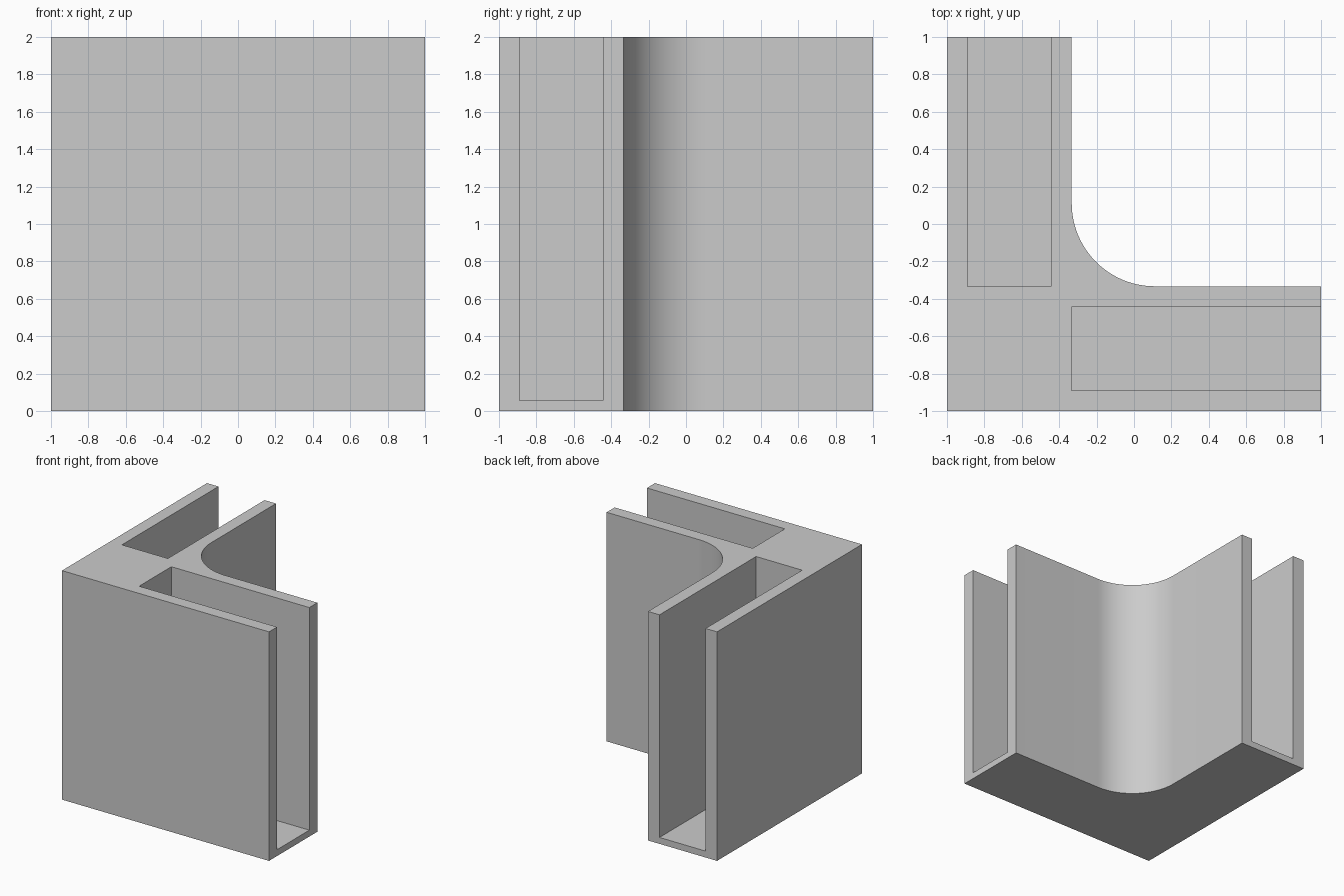
import bpy
import bmesh
from math import cos, sin, pi, radians

cube = bpy.data.objects.get("Cube")
if cube:
    bpy.data.objects.remove(cube, do_unlink=True)

HEIGHT = 2.0
INNER = -0.333      # inner faces of the two arms
FILLET = 0.444      # radius of the inside corner
FLOOR = 0.056       # thickness under the slots
SLOT = (-0.889, -0.444)
STEPS = 24

grey = bpy.data.materials.new("light grey")
grey.use_nodes = True
colour = (0.6, 0.6, 0.6, 1)
grey.diffuse_color = colour
grey.node_tree.nodes["Principled BSDF"].inputs["Base Color"].default_value = colour


def prism(name, outline, bottom, top):
    """Extrude a counter-clockwise outline from bottom to top."""
    bm = bmesh.new()
    face = bm.faces.new([bm.verts.new((x, y, bottom)) for x, y in outline])
    side = bmesh.ops.extrude_face_region(bm, geom=[face])
    for v in side["geom"]:
        if isinstance(v, bmesh.types.BMVert):
            v.co.z = top
    bmesh.ops.recalc_face_normals(bm, faces=bm.faces)
    mesh = bpy.data.meshes.new(name)
    bm.to_mesh(mesh)
    bm.free()
    mesh.materials.append(grey)
    obj = bpy.data.objects.new(name, mesh)
    bpy.context.collection.objects.link(obj)
    return obj


# L-shaped body with a rounded inside corner
centre = INNER + FILLET
angles = [1.5 * pi - 0.5 * pi * i / STEPS for i in range(STEPS + 1)]
arc = [(centre + FILLET * cos(a), centre + FILLET * sin(a)) for a in angles]
outline = [(-1, -1), (1, -1), (1, INNER)] + arc + [(INNER, 1), (-1, 1)]
bracket = prism("corner_bracket", outline, 0, HEIGHT)

# Panel slots, open at the top and at the end of each arm
a, b = SLOT
right_slot = [(INNER, a), (1.2, a), (1.2, b), (INNER, b)]
back_slot = [(y, x) for x, y in reversed(right_slot)]
bpy.context.view_layer.objects.active = bracket
for name, shape in (("right_slot", right_slot), ("back_slot", back_slot)):
    cutter = prism(name, shape, FLOOR, HEIGHT + 0.2)
    cutter.hide_render = True
    cut = bracket.modifiers.new(name, "BOOLEAN")
    cut.operation = "DIFFERENCE"
    cut.solver = "EXACT"
    cut.object = cutter
    bpy.ops.object.modifier_apply(modifier=name)
    bpy.data.objects.remove(cutter, do_unlink=True)

# Smooth fillet, sharp edges elsewhere
bpy.ops.object.select_all(action="DESELECT")
bracket.select_set(True)
bpy.ops.object.shade_smooth_by_angle(angle=radians(30))
